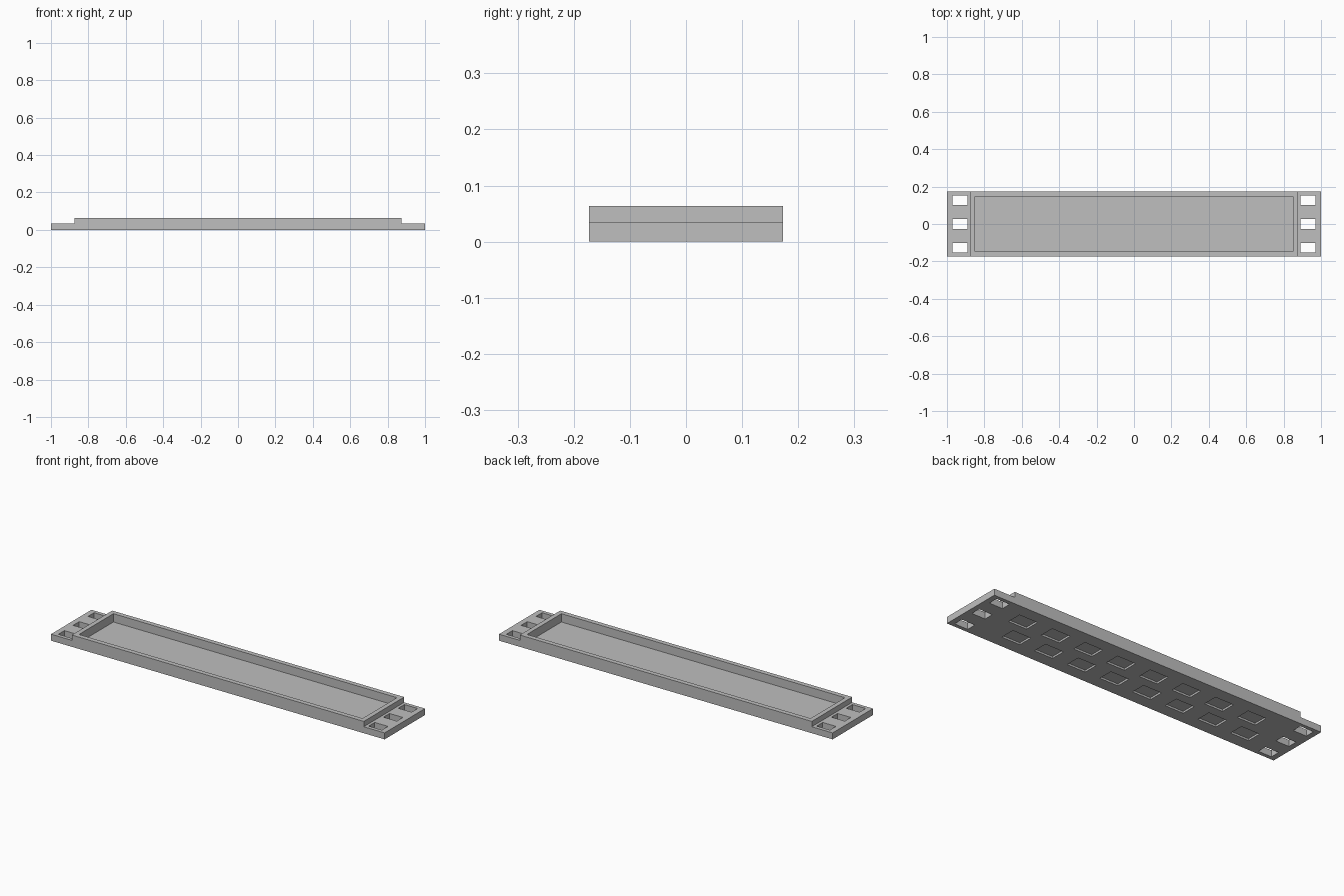
import bpy
import bmesh
from mathutils import Matrix

cube = bpy.data.objects.get("Cube")
if cube:
    bpy.data.objects.remove(cube, do_unlink=True)

# Main sizes
HALF_WIDTH = 0.173
END_HEIGHT = 0.035
RIM_HEIGHT = 0.064
RIM_X = 0.875
TRAY_FLOOR = 0.019
POCKET_DEPTH = 0.01

grey = bpy.data.materials.new("plain grey")
grey.use_nodes = True
colour = (0.52, 0.52, 0.52, 1)
grey.diffuse_color = colour
grey.node_tree.nodes["Principled BSDF"].inputs["Base Color"].default_value = colour


def make_object(name, bm):
    bmesh.ops.recalc_face_normals(bm, faces=bm.faces)
    mesh = bpy.data.meshes.new(name)
    bm.to_mesh(mesh)
    bm.free()
    mesh.materials.append(grey)
    obj = bpy.data.objects.new(name, mesh)
    bpy.context.collection.objects.link(obj)
    return obj


def add_box(bm, centre, size):
    matrix = Matrix.Translation(centre) @ Matrix.Diagonal((*size, 1))
    bmesh.ops.create_cube(bm, size=1, matrix=matrix)


# Stepped body: side profile extruded across the width
half = [(1, 0), (1, END_HEIGHT), (RIM_X, END_HEIGHT), (RIM_X, RIM_HEIGHT)]
profile = half + [(-x, z) for x, z in reversed(half)]
bm = bmesh.new()
face = bm.faces.new([bm.verts.new((x, -HALF_WIDTH, z)) for x, z in profile])
extruded = bmesh.ops.extrude_face_region(bm, geom=[face])["geom"]
bmesh.ops.translate(bm, vec=(0, 2 * HALF_WIDTH, 0),
                    verts=[v for v in extruded if isinstance(v, bmesh.types.BMVert)])
body = make_object("tray_body", bm)

# Cutter: shallow tray in the top
bm = bmesh.new()
add_box(bm, (0, 0, TRAY_FLOOR + 0.1), (1.7, 0.294, 0.2))

# Cutter: three through slots at each end
for side in (-1, 1):
    for row in (-1, 0, 1):
        add_box(bm, (side * 0.93, row * 0.127, 0), (0.08, 0.052, 0.2))

# Cutter: two staggered rows of shallow pockets underneath
for side in (-1, 1):
    for i in range(8):
        add_box(bm, ((i - 3.5) * 0.2 + side * 0.035, side * 0.066, 0),
                (0.11, 0.08, 2 * POCKET_DEPTH))
cutter = make_object("recess_cutter", bm)
cutter.hide_render = True

# Cut the recesses, bake the result and remove the cutter
cut = body.modifiers.new("recesses", 'BOOLEAN')
cut.operation = 'DIFFERENCE'
cut.solver = 'EXACT'
cut.object = cutter
graph = bpy.context.evaluated_depsgraph_get()
result = bpy.data.meshes.new_from_object(body.evaluated_get(graph))
body.modifiers.clear()
body.data = result
bpy.data.objects.remove(cutter, do_unlink=True)
